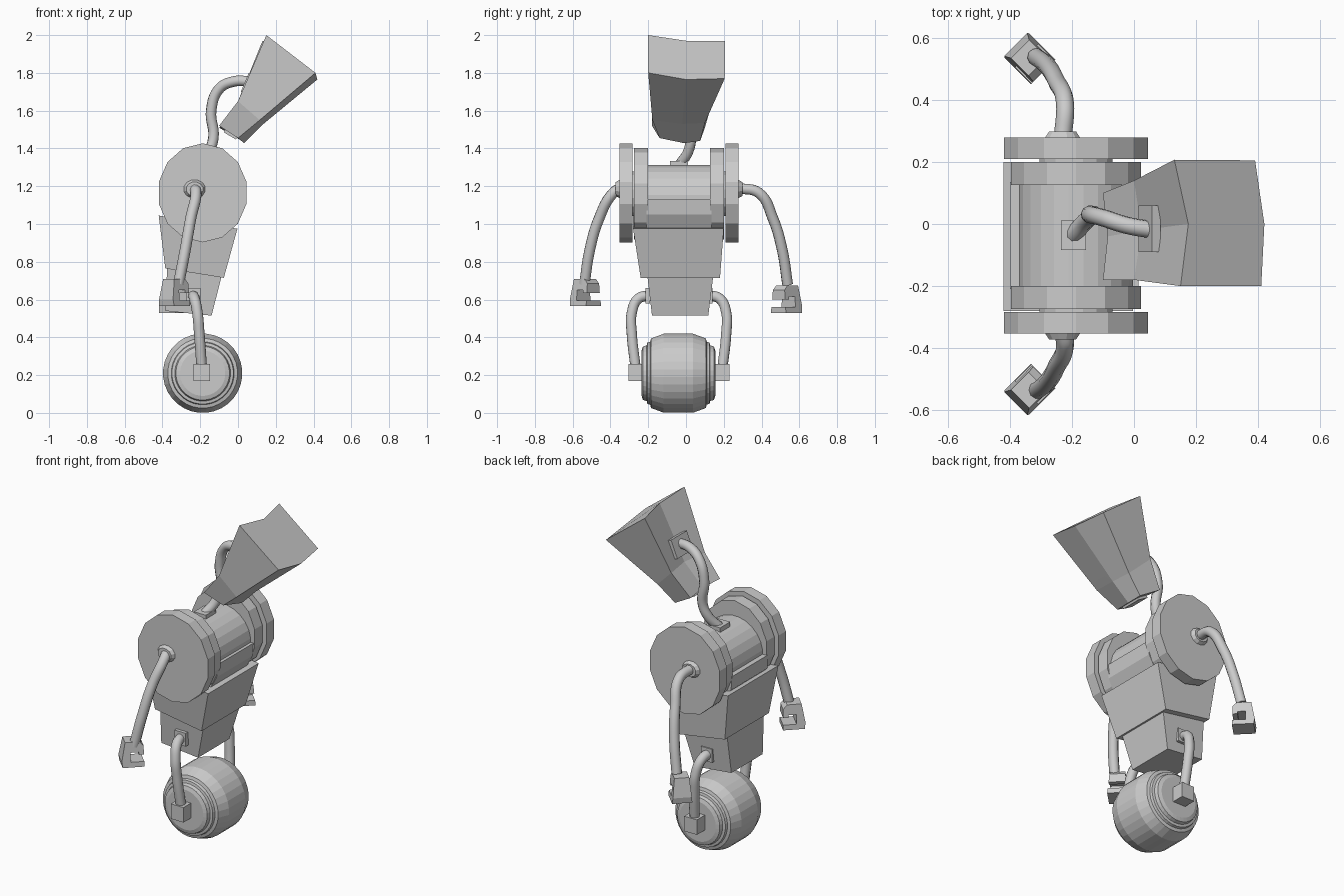
import bpy, bmesh, math
from mathutils import Vector, Matrix

if "Cube" in bpy.data.objects:
    bpy.data.objects.remove(bpy.data.objects["Cube"])

CY = -0.037   # side-to-side centre of the body


def finish(bm, name):
    bmesh.ops.recalc_face_normals(bm, faces=bm.faces)
    me = bpy.data.meshes.new(name)
    bm.to_mesh(me)
    bm.free()
    ob = bpy.data.objects.new(name, me)
    bpy.context.collection.objects.link(ob)
    return ob


def loft(name, rings):
    """Closed solid through rings of equal length."""
    bm = bmesh.new()
    vs = [[bm.verts.new(p) for p in r] for r in rings]
    n = len(rings[0])
    for a, b in zip(vs, vs[1:]):
        for i in range(n):
            j = (i + 1) % n
            bm.faces.new((a[i], a[j], b[j], b[i]))
    bm.faces.new(vs[0])
    bm.faces.new(vs[-1])
    return finish(bm, name)


def extrude_y(name, pts, y0, y1):
    return loft(name, [[(x, y, z) for x, z in pts] for y in (y0, y1)])


def oval(cx, cz, rx, rz, n):
    return [(cx + rx * math.cos(2 * math.pi * (i + .5) / n),
             cz + rz * math.sin(2 * math.pi * (i + .5) / n)) for i in range(n)]


def box(name, c, size, normal=None):
    """Box whose local z points along normal."""
    bm = bmesh.new()
    bmesh.ops.create_cube(bm, size=1)
    rot = Matrix()
    if normal:
        z = Vector(normal).normalized()
        x = Vector((0, 1, 0)).cross(z).normalized()
        rot = Matrix((x, z.cross(x), z)).transposed().to_4x4()
    bm.transform(Matrix.Translation(c) @ rot @ Matrix.Diagonal((*size, 1)))
    return finish(bm, name)


def tube(name, pts, r=0.028):
    cu = bpy.data.curves.new(name, 'CURVE')
    cu.dimensions = '3D'
    cu.bevel_depth, cu.bevel_resolution, cu.resolution_u = r, 3, 8
    cu.use_fill_caps = True
    sp = cu.splines.new('BEZIER')
    sp.bezier_points.add(len(pts) - 1)
    for b, p in zip(sp.bezier_points, pts):
        b.co = p
        b.handle_left_type = b.handle_right_type = 'AUTO'
    ob = bpy.data.objects.new(name, cu)
    bpy.context.collection.objects.link(ob)


def rect(x0, x1, y0, y1, zb, zf):
    return [(x0, y0, zb), (x1, y0, zf), (x1, y1, zf), (x0, y1, zb)]


# Wheel: stepped profile turned about the y axis
half = [(.078, .21), (.145, .185), (.15, .167), (.165, .163), (.168, .148), (.188, .142), (.195, .12)]
prof = [(-t, r) for t, r in reversed(half)] + half
loft("wheel", [[(x, CY - .003 + t, z) for x, z in oval(-.187, .21, r, r, 32)] for t, r in prof])

# Pelvis and chest: tapered blocks
loft("pelvis", [rect(-.385, -.14, -.18, .118, .54, .515), rect(-.375, -.085, -.205, .145, .77, .73)])
loft("chest", [rect(-.385, -.075, -.24, .18, .765, .715), rect(-.42, -.003, -.28, .2, 1.045, .975)])

# Torso: lower cradle with a drum resting in it
extrude_y("torso_cradle", [(-.40, 1.13), (.015, 1.13), (.005, 1.05), (-.05, .95), (-.32, .95), (-.395, 1.05)],
          -.21, .135)
extrude_y("torso_drum", oval(-.187, 1.13, .185, .183, 24), -.205, .13)
extrude_y("torso_axle", oval(-.187, 1.16, .12, .12, 16), -.3, .225)

for side, s in (("right", -1), ("left", 1)):
    # Shoulder rings and outer discs
    a, b = sorted((CY + s * .163, CY + s * .237))
    extrude_y(side + "_shoulder_ring", oval(-.187, 1.16, .215, .243, 14), a, b)
    a, b = sorted((CY + s * .246, CY + s * .315))
    extrude_y(side + "_shoulder_disc", oval(-.187, 1.165, .238, .262, 14), a, b)

    # Shoulder socket and arm
    y = CY + s * .31
    loft(side + "_arm_socket", [[(x, y + s * d, z) for x, z in oval(-.23, 1.185, r, r * .85, 12)]
                                for d, r in ((0, .062), (.025, .045))])
    tube(side + "_arm", [(-.23, y, 1.19), (-.222, s * .385, 1.165), (-.25, s * .46, 1.03),
                         (-.28, s * .51, .86), (-.315, s * .538, .68)], .029)

    # Claw hand opening inwards and forwards
    claw = [(-.045, .07), (.035, .07), (.058, .045), (.058, -.005), (.03, -.005), (.03, .01), (-.015, .01),
            (-.015, -.045), (.06, -.045), (.06, -.075), (-.06, -.075), (-.065, -.04)]
    u, v = Vector((.707, -s * .707, 0)), Vector((.707, s * .707, 0))
    c = Vector((-.335, s * .532, .64 if s < 0 else .605))
    loft(side + "_hand", [[c + u * p + v * w * (1 - (q + .075) * 1.8) + Vector((0, 0, q)) for p, q in claw]
                          for w in (-.056, .056)])

    # Leg, hub block and hip plate
    box(side + "_hub", (-.192, CY + s * .228, .215), (.085, .08, .09))
    box(side + "_hip_plate", (-.235, CY + s * .166, .62), (.075, .025, .08))
    tube(side + "_leg", [(-.192, CY + s * .23, .24), (-.205, CY + s * .25, .42), (-.215, CY + s * .25, .53),
                         (-.23, CY + s * .215, .605), (-.24, CY + s * .15, .622)])

# Neck
box("neck_base", (-.195, CY, 1.31), (.08, .095, .045))
tube("neck", [(-.197, CY, 1.31), (-.155, .01, 1.38), (-.13, .028, 1.46), (-.142, .03, 1.60),
              (-.10, .02, 1.715), (-.02, -.005, 1.755), (.065, -.02, 1.755)])

# Head: three folded cross-sections, small end down
head = loft("head", [
    [(-.10, -.18, 1.52), (-.085, -.04, 1.515), (-.10, .10, 1.51), (.02, .075, 1.44), (.032, -.01, 1.428), (.0, -.14, 1.455)],
    [(.0, -.18, 1.65), (.025, -.02, 1.65), (.0, .14, 1.65), (.12, .10, 1.535), (.135, -.02, 1.53), (.115, -.178, 1.55)],
    [(.15, -.2, 2.0), (.175, 0, 1.97), (.13, .207, 1.97), (.39, .205, 1.77), (.42, 0, 1.765), (.41, -.2, 1.80)]])

# Eyes: recesses with a pane inside
for side, y, n in (("right", -.095, (.66, -.1, -.75)), ("left", .045, (.66, .12, -.74))):
    c = Vector((.212, y, 1.598))
    cutter = box(side + "_eye_cutter", c, (.115, .095, .05), n)
    cutter.hide_render = True
    cutter.hide_set(True)
    mod = head.modifiers.new(side + "_eye", 'BOOLEAN')
    mod.operation, mod.object = 'DIFFERENCE', cutter
    box(side + "_eye", c - Vector(n) * .025, (.08, .065, .02), n)

# Mouth plate under the head, neck plate behind it
box("mouth_plate", (-.038, -.04, 1.475), (.075, .13, .02), (-.5, 0, -.85))
box("head_neck_plate", (.05, -.015, 1.745), (.11, .15, .03), (-.92, 0, .39))
